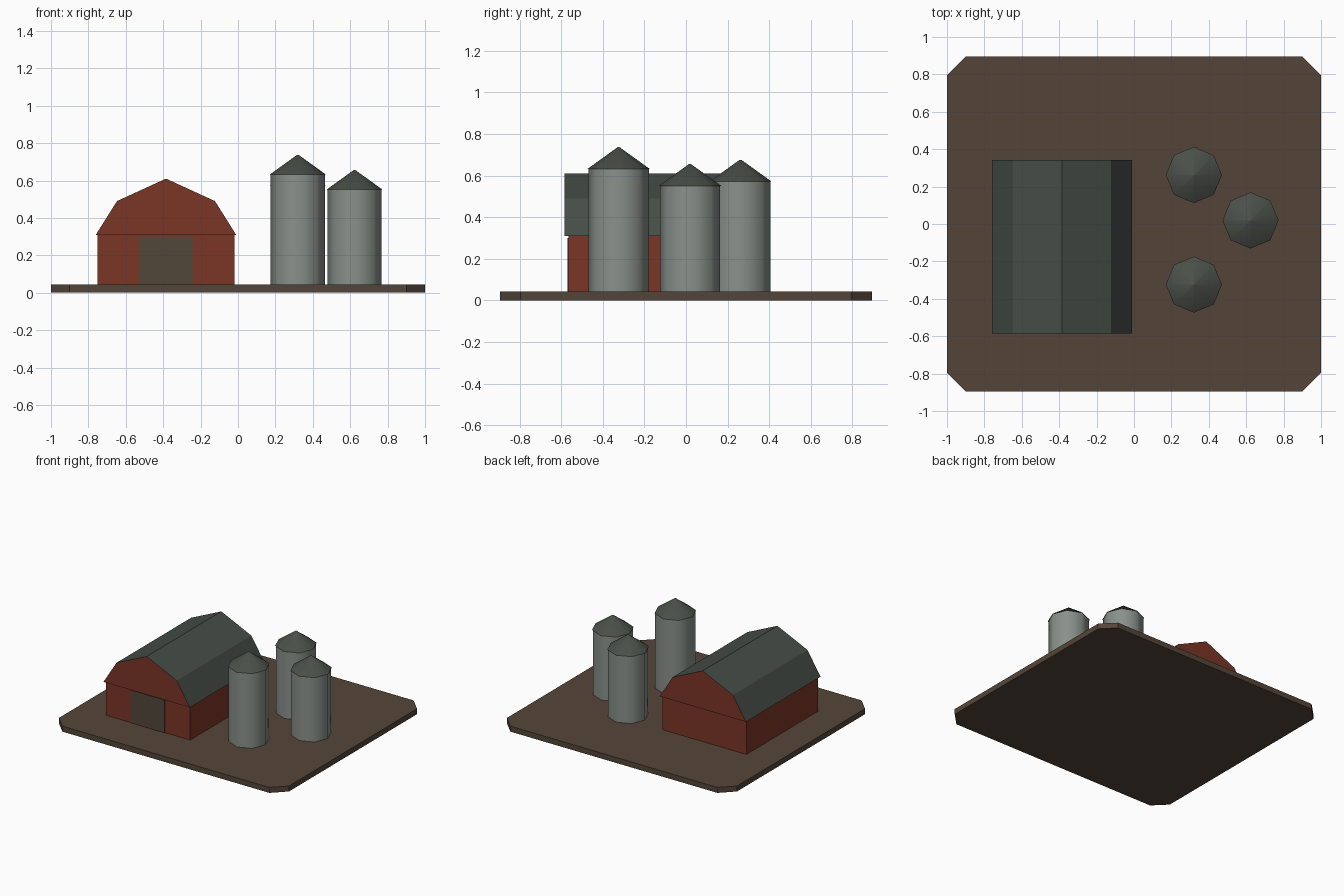
import bpy, bmesh, math
from mathutils import Matrix

old = bpy.data.objects.get("Cube")
if old:
    bpy.data.objects.remove(old, do_unlink=True)


def material(name, rgb):
    """Flat material from 8-bit sRGB values."""
    lin = [((c / 255 + 0.055) / 1.055) ** 2.4 for c in rgb] + [1]
    m = bpy.data.materials.new(name)
    m.use_nodes = True
    m.diffuse_color = lin
    m.node_tree.nodes["Principled BSDF"].inputs["Base Color"].default_value = lin
    return m


soil = material("soil brown", (84, 69, 57))
red = material("barn red", (122, 54, 38))
slate = material("roof slate", (69, 77, 71))
steel = material("silo steel", (137, 145, 140))
cap_grey = material("silo cap grey", (74, 79, 72))
wood = material("door wood", (82, 71, 58))


def finish(name, bm, *mats):
    bmesh.ops.recalc_face_normals(bm, faces=bm.faces)
    me = bpy.data.meshes.new(name)
    bm.to_mesh(me)
    bm.free()
    ob = bpy.data.objects.new(name, me)
    bpy.context.collection.objects.link(ob)
    for m in mats:
        me.materials.append(m)
    return ob


def extrude_outline(points, offset):
    """Closed prism from an outline swept along an offset."""
    bm = bmesh.new()
    face = bm.faces.new([bm.verts.new(p) for p in points])
    ext = bmesh.ops.extrude_face_region(bm, geom=[face], use_keep_orig=True)
    moved = [g for g in ext["geom"] if isinstance(g, bmesh.types.BMVert)]
    bmesh.ops.translate(bm, verts=moved, vec=offset)
    return bm


def box(name, low, high, mat):
    (x0, y0, z0), (x1, y1, z1) = low, high
    base = [(x0, y0, z0), (x1, y0, z0), (x1, y1, z0), (x0, y1, z0)]
    return finish(name, extrude_outline(base, (0, 0, z1 - z0)), mat)


def round_part(name, x, y, z0, z1, r0, r1, mat):
    """Eight-sided smooth cylinder or cone."""
    bm = bmesh.new()
    bmesh.ops.create_cone(bm, cap_ends=True, segments=8, radius1=r0, radius2=r1,
                          depth=z1 - z0, matrix=Matrix.Translation((x, y, (z0 + z1) / 2)))
    ob = finish(name, bm, mat)
    bpy.ops.object.select_all(action='DESELECT')
    ob.select_set(True)
    bpy.context.view_layer.objects.active = ob
    bpy.ops.object.shade_smooth_by_angle(angle=math.radians(60))


# Ground slab with clipped corners
GROUND = 0.043
W, D, CUT = 1.0, 0.895, 0.1
outline = [(W - CUT, -D), (W, CUT - D), (W, D - CUT), (W - CUT, D),
           (CUT - W, D), (-W, D - CUT), (-W, CUT - D), (CUT - W, -D)]
finish("ground", extrude_outline([(x, y, 0) for x, y in outline], (0, 0, GROUND)), soil)

# Barn walls and door
CX, EAVE = -0.385, 0.31
box("barn_walls", (CX - 0.365, -0.565, GROUND), (CX + 0.365, 0.322, EAVE), red)
box("barn_door", (CX - 0.145, -0.57, GROUND), (CX + 0.145, -0.564, 0.3), wood)

# Gambrel roof: slate slopes, red gable ends
half = [(0.375, EAVE), (0.262, 0.49), (0, 0.61)]
profile = half + [(-x, z) for x, z in half[-2::-1]]
bm = extrude_outline([(CX + x, -0.585, z) for x, z in profile], (0, 0.927, 0))
bm.normal_update()
for f in bm.faces:
    f.material_index = 1 if abs(f.normal.y) > 0.9 else 0
finish("barn_roof", bm, slate, red)

# Silos: position and eave height
silos = {"front": (0.32, -0.324, 0.632), "side": (0.623, 0.019, 0.551),
         "back": (0.32, 0.262, 0.571)}
for name, (x, y, eave) in silos.items():
    round_part(name + "_silo_body", x, y, GROUND, eave, 0.145, 0.145, steel)
    round_part(name + "_silo_cap", x, y, eave, eave + 0.105, 0.15, 0.004, cap_grey)
